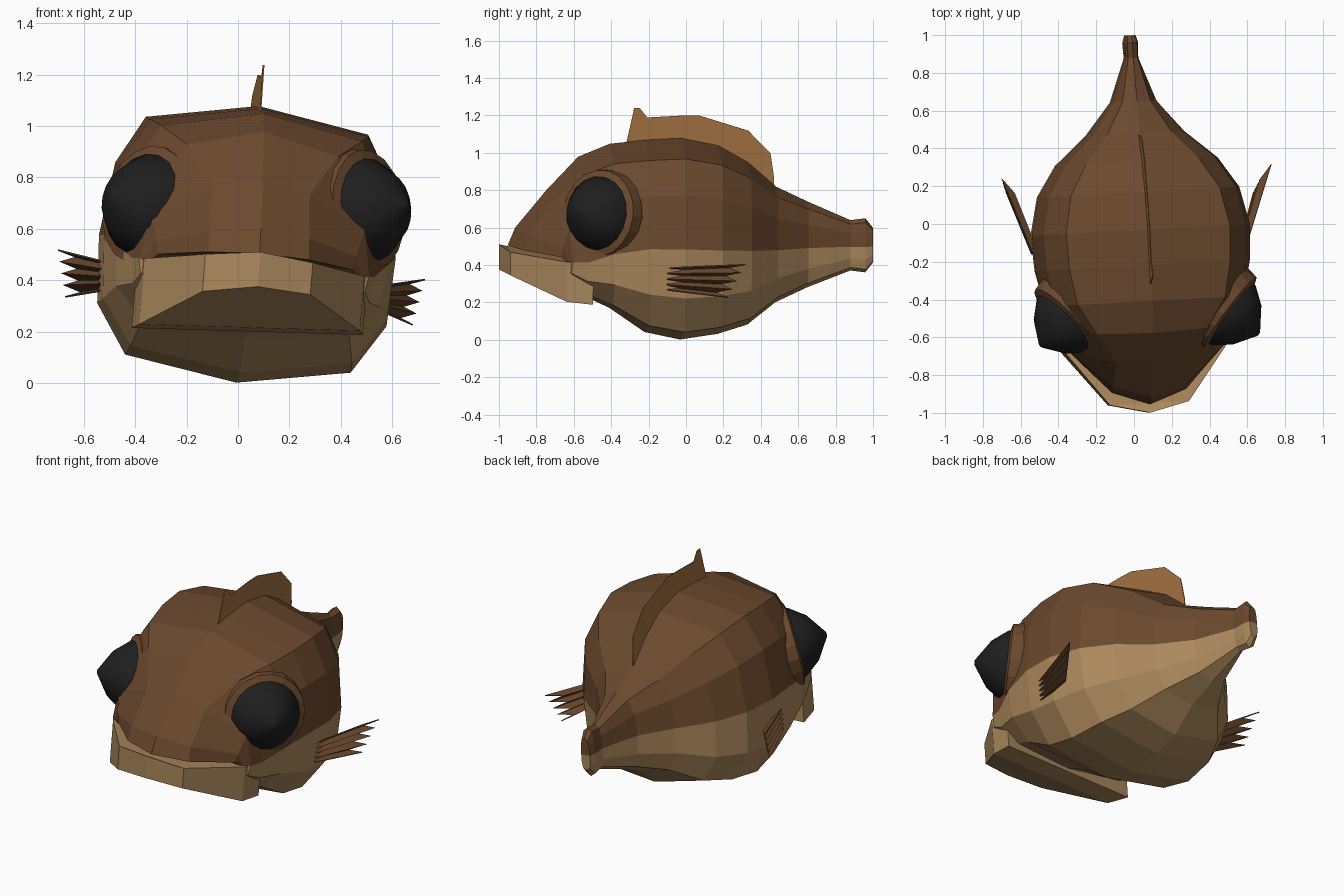
import bpy, bmesh, math
from mathutils import Matrix, Vector

if "Cube" in bpy.data.objects:
    bpy.data.objects.remove(bpy.data.objects["Cube"])


def material(name, rgb):
    m = bpy.data.materials.new(name)
    m.diffuse_color = [((c / 255 + 0.055) / 1.055) ** 2.4 for c in rgb] + [1]
    m.use_nodes = True
    m.node_tree.nodes["Principled BSDF"].inputs["Base Color"].default_value = m.diffuse_color
    return m


BROWN = material("brown", (107, 73, 46))
TAN = material("tan", (172, 137, 93))
AMBER = material("amber_brown", (162, 114, 66))
BLACK = material("eye_black", (31, 31, 31))

# Whole fish leans and turns slightly
POSE = (Matrix.Translation((0.032, 0, 0.5)) @ Matrix.Rotation(math.radians(3.1), 4, 'Z')
        @ Matrix.Rotation(math.radians(4.6), 4, 'Y') @ Matrix.Translation((0, 0, -0.5)))


def make(name, verts, faces, mats, rule=None, thick=0, smooth=False, closed=True):
    bm = bmesh.new()
    vs = [bm.verts.new(v) for v in verts]
    for i, f in enumerate(faces):
        face = bm.faces.new([vs[k] for k in f])
        face.material_index = rule(i) if rule else 0
        face.smooth = smooth
    if closed:
        bmesh.ops.recalc_face_normals(bm, faces=bm.faces)
    bm.transform(POSE)
    me = bpy.data.meshes.new(name)
    bm.to_mesh(me)
    bm.free()
    for m in mats:
        me.materials.append(m)
    ob = bpy.data.objects.new(name, me)
    bpy.context.collection.objects.link(ob)
    if thick:
        mod = ob.modifiers.new("thickness", 'SOLIDIFY')
        mod.thickness, mod.offset = thick, 0
    return ob


# Body rings: y, half width, top, colour split, bottom, side sweep, shoulder width
RINGS = [
    (-0.955, 0.41, 0.505, 0.435, 0.39, 0.31, 0.48),
    (-0.915, 0.42, 0.60, 0.44, 0.37, 0.27, 0.46),
    (-0.75, 0.45, 0.80, 0.45, 0.33, 0.12, 0.42),
    (-0.58, 0.475, 0.98, 0.45, 0.25, 0.03, 0.62),
    (-0.41, 0.53, 1.05, 0.50, 0.17, 0, 0.74),
    (-0.22, 0.57, 1.07, 0.53, 0.04, 0, 0.75),
    (-0.03, 0.58, 1.08, 0.53, 0.0, 0, 0.75),
    (0.17, 0.535, 1.04, 0.52, 0.03, 0, 0.74),
    (0.33, 0.43, 0.95, 0.51, 0.08, 0, 0.70),
    (0.48, 0.26, 0.82, 0.50, 0.20, 0, 0.66),
    (0.65, 0.12, 0.74, 0.50, 0.28, 0, 0.62),
    (0.88, 0.035, 0.64, 0.50, 0.37, 0, 0.70),
    (0.96, 0.038, 0.65, 0.50, 0.36, 0, 0.70),
    (1.00, 0.028, 0.60, 0.50, 0.41, 0, 0.70),
]


def ring(y, w, top, split, bottom, sweep, sh):
    up, low = top - split, split - bottom
    half = [(0, top), (sh, split + 0.86 * up), (0.93, split + 0.52 * up), (1, split),
            (0.975, split - 0.5 * low), (0.76, split - 0.86 * low), (0, bottom)]
    full = half + [(-x, z) for x, z in half[-2:0:-1]]
    return [(x * w, y + sweep * x * x, z) for x, z in full]


N = 12
verts = [p for r in RINGS for p in ring(*r)]
faces = [(i * N + j, i * N + (j + 1) % N, (i + 1) * N + (j + 1) % N, (i + 1) * N + j)
         for i in range(len(RINGS) - 1) for j in range(N)]
sides = len(faces)
last = (len(RINGS) - 1) * N
for base in (0, last):  # end caps as strips, split at the colour line
    faces += [(base + k, base + k + 1, base + N - k - 1, base + (N - k) % N)
              if k else (base, base + 1, base + N - 1) for k in range(5)]
    faces.append((base + 5, base + 6, base + 7))
make("body", verts, faces, [BROWN, TAN],
     lambda i: int(3 <= i % N <= 8) if i < sides else int((i - sides) % 6 >= 3))

# Jaw: wide prow plate; x, y, top z, bottom z
JAW = [(0.45, -0.52, 0.44, 0.20), (0.43, -0.66, 0.45, 0.215), (0.21, -0.95, 0.485, 0.35),
       (0, -1.0, 0.51, 0.375)]
JAW += [(-x, y, t, b) for x, y, t, b in JAW[2::-1]]
n = len(JAW)
verts = [(x, y, t) for x, y, t, b in JAW] + [(x, y, b + 0.05 * x) for x, y, t, b in JAW]
faces = [(i, i + 1, n + i + 1, n + i) for i in range(n - 1)] + [(0, n, 2 * n - 1, n - 1)]
for o in (0, n):
    faces += [(o, o + 1, o + 5, o + 6), (o + 1, o + 2, o + 4, o + 5), (o + 2, o + 3, o + 4)]
make("jaw", verts, faces, [TAN])


def revolve(name, profile, centre, axis, mat, seg=18, smooth=False):
    rot = Vector(axis).to_track_quat('Z', 'Y')
    verts, faces = [], []
    for r, h in profile:
        for k in range(seg):
            a = 2 * math.pi * k / seg
            verts.append(rot @ Vector((r * math.cos(a), r * math.sin(a), h)) + Vector(centre))
    m = len(profile)
    for i in range(m - 1):
        for k in range(seg):
            q = (k + 1) % seg
            faces.append((i * seg + k, i * seg + q, (i + 1) * seg + q, (i + 1) * seg + k))
    faces += [tuple(range(seg)), tuple(range((m - 1) * seg, m * seg))]
    return make(name, verts, faces, [mat], smooth=smooth)


for side, s in (("left", -1), ("right", 1)):
    # Bulging eye in a raised socket
    centre, axis = (0.435 * s, -0.495, 0.685 + 0.025 * s), (0.76 * s, -0.64, 0.16)
    revolve(side + "_eye_socket", [(0.22, -0.2), (0.245, -0.06), (0.235, 0), (0.2, 0.012)],
            centre, axis, BROWN)
    revolve(side + "_eye", [(0.2, -0.02), (0.198, 0.02), (0.13, 0.11), (0.012, 0.19)],
            centre, axis, BLACK, smooth=True)

    # Pleated side fin with pointed rays
    verts = []
    for k in range(9):
        t, ridge = k / 8, k % 2 == 0
        off = 0.015 if ridge else -0.015
        reach = (0.28 if ridge else 0.21) - 0.09 * t
        verts.append(((0.555 + off) * s, -0.13, 0.43 - 0.12 * t))
        verts.append(((0.61 + 0.42 * (reach - 0.06) + off) * s, reach, 0.46 - 0.18 * t))
    faces = [(2 * k, 2 * k + 1, 2 * k + 3, 2 * k + 2) for k in range(8)]
    make(side + "_side_fin", verts, faces, [BROWN], thick=0.006, closed=False)

# Back fin: y, upper z, base z
FIN = [(-0.32, 1.06, 1.0), (-0.28, 1.24, 1.0), (-0.25, 1.24, 1.0), (-0.21, 1.19, 1.0),
       (-0.03, 1.20, 1.0), (0.07, 1.20, 1.0), (0.33, 1.12, 0.88), (0.45, 1.0, 0.78),
       (0.47, 0.87, 0.76)]
n = len(FIN)
make("back_fin", [(-0.006, y, z) for y, z, b in FIN] + [(-0.006, y, b) for y, z, b in FIN],
     [(i, i + 1, n + i + 1, n + i) for i in range(n - 1)], [AMBER], thick=0.005, closed=False)
